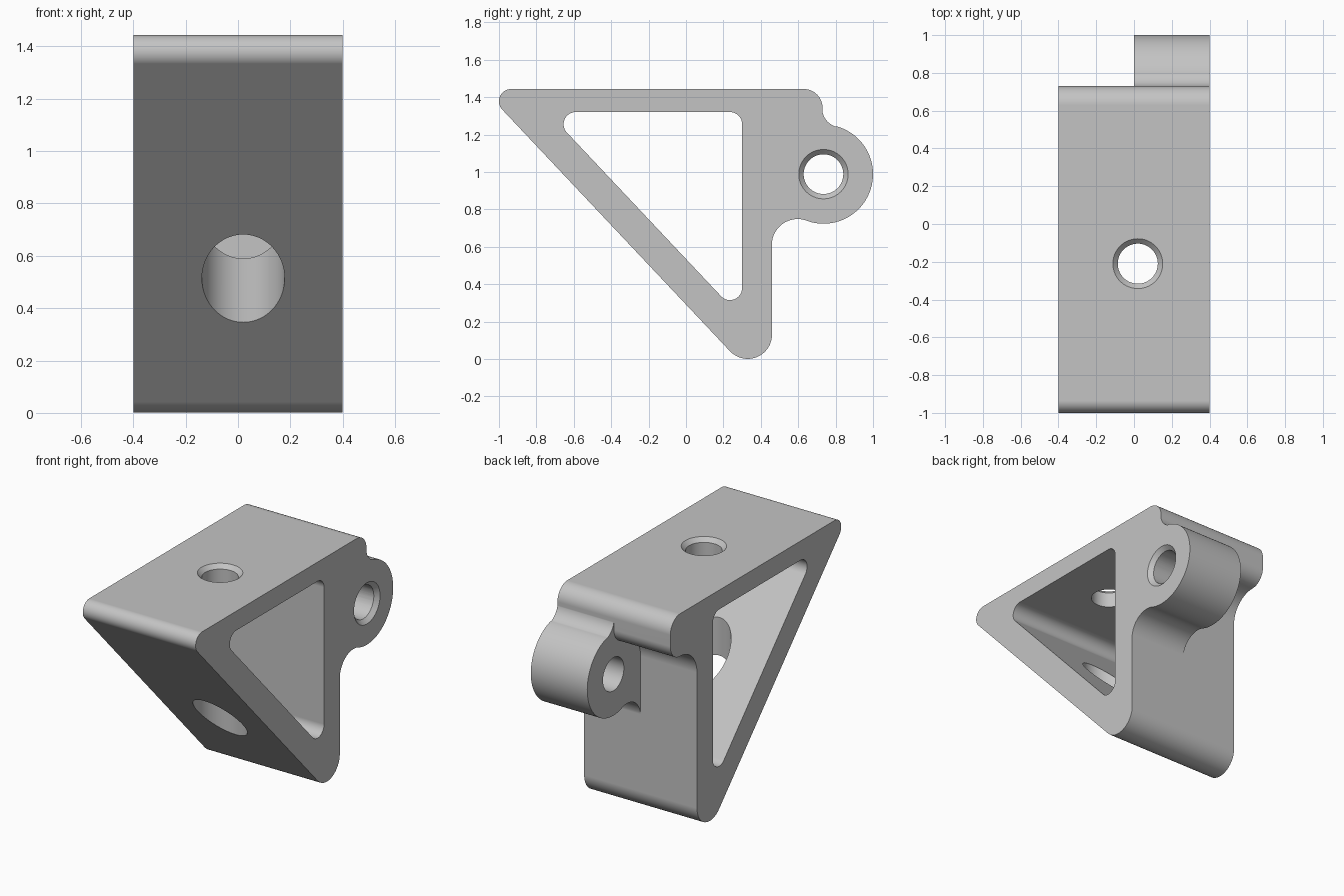
import bpy, bmesh, math
from mathutils import Vector, Matrix

old = bpy.data.objects.get("Cube")
if old:
    bpy.data.objects.remove(old)

grey = bpy.data.materials.new("plain_grey")
grey.use_nodes = True
grey.diffuse_color = (0.55, 0.55, 0.55, 1)
grey.node_tree.nodes["Principled BSDF"].inputs["Base Color"].default_value = (0.55, 0.55, 0.55, 1)


def arc(centre, r, a0, a1, n=16):
    """Points along an arc, angles in radians."""
    return [Vector((centre[0] + r * math.cos(a0 + (a1 - a0) * i / n),
                    centre[1] + r * math.sin(a0 + (a1 - a0) * i / n))) for i in range(n + 1)]


def rounded(corners):
    """Polygon with every corner (y, z, radius) replaced by a tangent arc."""
    pts = []
    for i, (y, z, r) in enumerate(corners):
        p = Vector((y, z))
        u = (Vector(corners[i - 1][:2]) - p).normalized()
        v = (Vector(corners[(i + 1) % len(corners)][:2]) - p).normalized()
        half = u.angle(v) / 2
        c = p + (u + v).normalized() * (r / math.sin(half))
        s, e = p + u * (r / math.tan(half)) - c, p + v * (r / math.tan(half)) - c
        a0 = math.atan2(s.y, s.x)
        turn = (math.atan2(e.y, e.x) - a0 + math.pi) % (2 * math.pi) - math.pi
        pts += arc(c, r, a0, a0 + turn)
    return pts


def finish(bm, name):
    bmesh.ops.recalc_face_normals(bm, faces=bm.faces)
    mesh = bpy.data.meshes.new(name)
    bm.to_mesh(mesh)
    bm.free()
    mesh.materials.append(grey)
    obj = bpy.data.objects.new(name, mesh)
    bpy.context.collection.objects.link(obj)
    return obj


def extrude(name, pts, x0, x1):
    """Side profile in the y-z plane swept from x0 to x1."""
    bm = bmesh.new()
    face = bm.faces.new([bm.verts.new((x0, p[0], p[1])) for p in pts])
    out = bmesh.ops.extrude_face_region(bm, geom=[face])
    moved = [g for g in out["geom"] if isinstance(g, bmesh.types.BMVert)]
    bmesh.ops.translate(bm, verts=moved, vec=(x1 - x0, 0, 0))
    return finish(bm, name)


def drill(name, r0, r1, start, end):
    """Round cutter between two points, tapering from r0 to r1."""
    start, end = Vector(start), Vector(end)
    turn = (end - start).to_track_quat("Z", "Y").to_matrix().to_4x4()
    bm = bmesh.new()
    bmesh.ops.create_cone(bm, cap_ends=True, segments=64, radius1=r0, radius2=r1,
                          depth=(end - start).length,
                          matrix=Matrix.Translation((start + end) / 2) @ turn)
    return finish(bm, name)


def combine(target, tool, operation):
    mod = target.modifiers.new("join", "BOOLEAN")
    mod.operation, mod.solver, mod.object = operation, "EXACT", tool
    bpy.context.view_layer.objects.active = target
    bpy.ops.object.modifier_apply(modifier=mod.name)
    bpy.data.objects.remove(tool)


W, TOP = 0.4, 1.443

# Triangular frame with an overhanging rounded lip at the back
bracket = extrude("bracket", rounded([
    (-1.086, TOP, 0.065), (0.46, -0.197, 0.13), (0.46, 1.17, 0.17),
    (0.73, 1.17, 0.1), (0.73, TOP, 0.1)]), -W, W)

# Half-width hinge lug, blended into the wall and the lip by hollow arcs
hub, hub_r = Vector((0.735, 0.988)), 0.265
low, low_r = Vector((0.597, 0.61)), 0.138
high, high_r = Vector((0.83, 1.34)), 0.102
a_low = math.atan2(*(low - hub).yx)
a_high = math.atan2(*(high - hub).yx)
lug_profile = [Vector((0.4, low.y))]
lug_profile += arc(low, low_r, math.pi, a_low + math.pi)
lug_profile += arc(hub, hub_r, a_low, a_high, 40)[1:]
lug_profile += arc(high, high_r, a_high + math.pi, math.pi)[1:]
lug_profile += [Vector((0.4, high.y))]
lug = extrude("hinge_lug", lug_profile, 0, W)
combine(bracket, lug, "UNION")

# Triangular window through the frame
window = extrude("window_cutter", rounded([
    (-0.74, 1.32, 0.065), (0.3, 0.216, 0.065), (0.3, 1.32, 0.065)]), -1, 1)
combine(bracket, window, "DIFFERENCE")

# Screw hole in the top, access hole in the sloping leg, pin hole in the lug
sx, sy = 0.02, -0.21
bore, rim = 0.106, 0.132
drop = rim - bore
for cutter in (
        drill("screw_bore", bore, bore, (sx, sy, 1.25), (sx, sy, 1.6)),
        drill("screw_chamfer", bore, rim + 0.05, (sx, sy, TOP - drop), (sx, sy, TOP + 0.05)),
        drill("access_bore", 0.158, 0.158, (sx, sy, -0.1), (sx, sy, 1.1)),
        drill("pin_bore", bore, bore, (-0.1, *hub), (0.6, *hub)),
        drill("pin_chamfer", bore, rim + 0.05, (W - drop, *hub), (W + 0.05, *hub))):
    combine(bracket, cutter, "DIFFERENCE")

# Smooth curves, crisp edges, flat faces kept flat
bpy.ops.object.select_all(action="DESELECT")
bracket.select_set(True)
bpy.context.view_layer.objects.active = bracket
bpy.ops.object.shade_smooth_by_angle(angle=math.radians(30))
weighted = bracket.modifiers.new("flat_normals", "WEIGHTED_NORMAL")
weighted.keep_sharp = True
